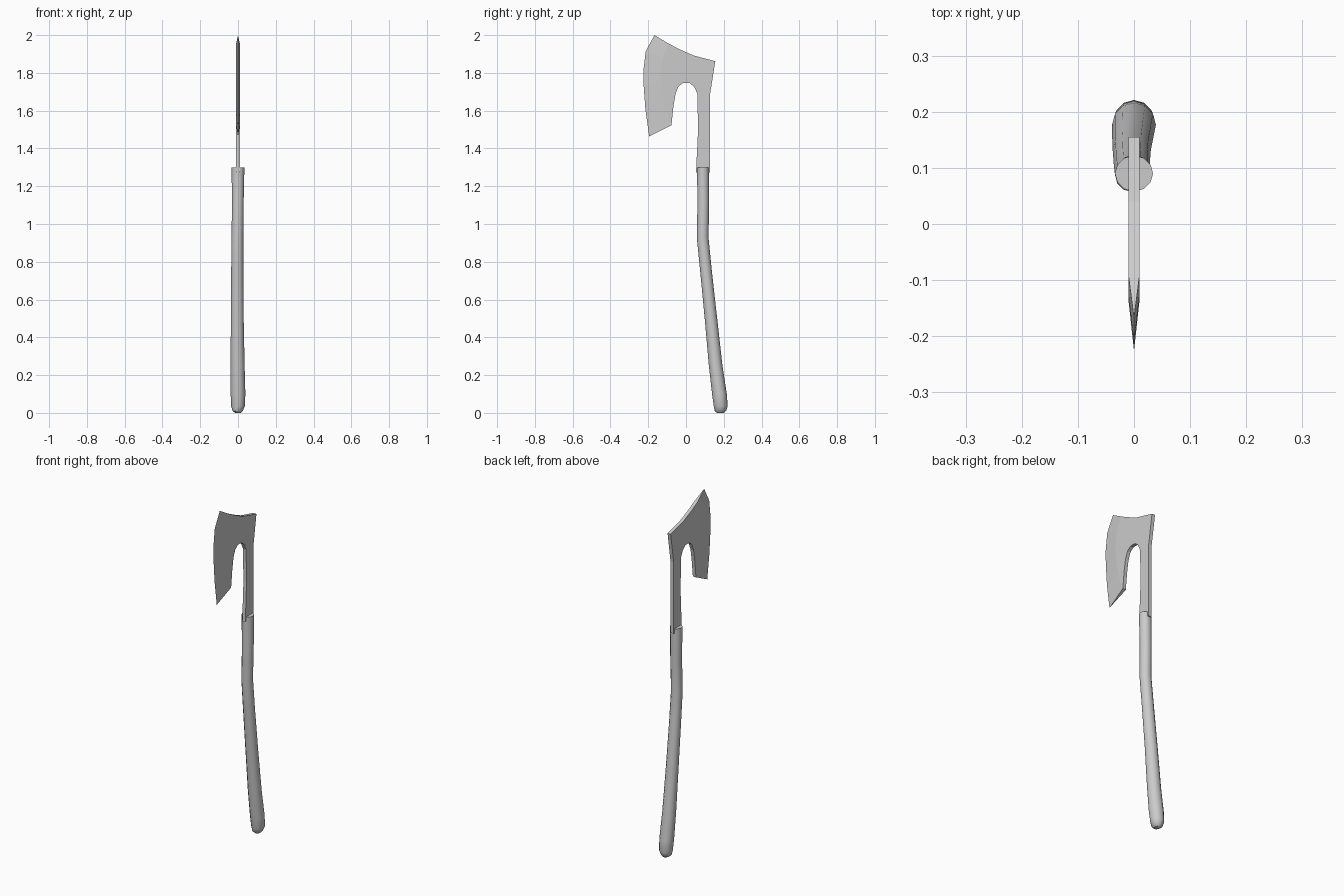
import bpy, bmesh, math

if "Cube" in bpy.data.objects:
    bpy.data.objects.remove(bpy.data.objects["Cube"])

T = 0.01  # half thickness of the axe head


def finish(name, bm):
    bmesh.ops.recalc_face_normals(bm, faces=bm.faces)
    mesh = bpy.data.meshes.new(name)
    bm.to_mesh(mesh)
    bm.free()
    obj = bpy.data.objects.new(name, mesh)
    bpy.context.collection.objects.link(obj)
    bpy.context.view_layer.objects.active = obj
    obj.select_set(True)
    return obj


# Axe head: flat plate (y, z) with a wedge running down to the cutting edge
cutting_edge = [(-.167, 2.0), (-.213, 1.915), (-.226, 1.81), (-.224, 1.73),
                (-.215, 1.607), (-.195, 1.464)]
bevel_line = [(-.09, 1.954), (-.125, 1.88), (-.135, 1.81), (-.132, 1.73),
              (-.115, 1.63), (-.077, 1.523)]
rest = [(-.067, 1.618), (-.056, 1.687), (-.04, 1.728), (-.015, 1.747),
        (.018, 1.747), (.043, 1.727), (.06, 1.69), (.064, 1.5), (.053, 1.273),
        (.127, 1.273), (.128, 1.5), (.128, 1.69), (.155, 1.862), (.04, 1.892),
        (-.03, 1.923)]
plate = bevel_line + rest

bm = bmesh.new()
edge = [bm.verts.new((0, y, z)) for y, z in cutting_edge]
n = len(edge)
sides = []
for x in (-T, T):
    loop = [bm.verts.new((x, y, z)) for y, z in plate]
    sides.append(loop)
    bm.faces.new(loop)
    for i in range(n - 1):
        bm.faces.new((loop[i], loop[i + 1], edge[i + 1], edge[i]))
a, b = sides
for i in range(n - 1, len(plate)):
    j = (i + 1) % len(plate)
    bm.faces.new((a[i], a[j], b[j], b[i]))
bm.faces.new((a[0], b[0], edge[0]))
bm.faces.new((a[n - 1], b[n - 1], edge[-1]))
finish("axe_head", bm)

# Handle: curved wooden grip lofted from oval rings (z, centre x, centre y, rx, ry)
rings = [(0.0, 0, .182, .014, .018), (.01, -.002, .182, .027, .03),
         (.035, 0, .184, .036, .037), (.10, 0, .177, .039, .039),
         (.25, -.002, .157, .037, .036), (.5, -.004, .132, .034, .033),
         (.75, -.004, .106, .032, .031), (.93, -.003, .088, .031, .031),
         (1.12, -.001, .092, .031, .031), (1.30, 0, .09, .034, .032)]
SEG = 12
bm = bmesh.new()
loops = []
for z, cx, cy, rx, ry in rings:
    loops.append([bm.verts.new((cx + rx * math.cos(k * math.tau / SEG),
                                cy + ry * math.sin(k * math.tau / SEG), z))
                  for k in range(SEG)])
for lo, hi in zip(loops, loops[1:]):
    for k in range(SEG):
        m = (k + 1) % SEG
        bm.faces.new((lo[k], lo[m], hi[m], hi[k]))
bm.faces.new(loops[0])
bm.faces.new(loops[-1])
bpy.ops.object.select_all(action='DESELECT')
finish("handle", bm)
bpy.ops.object.shade_smooth_by_angle(angle=math.radians(40))
